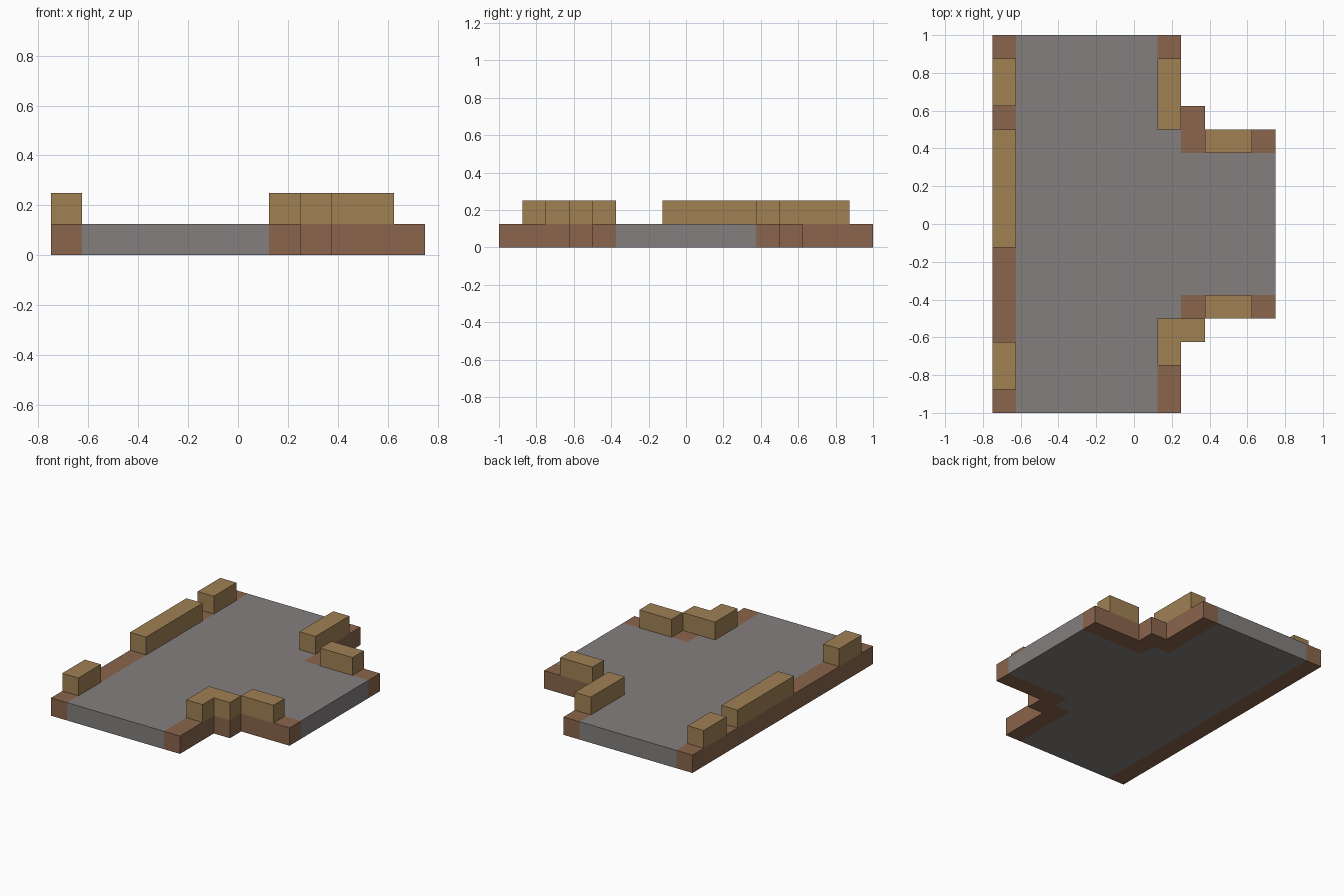
import bpy
import bmesh
from mathutils import Vector

cube = bpy.data.objects.get("Cube")
if cube:
    bpy.data.objects.remove(cube, do_unlink=True)

UNIT = 0.125                       # edge of one building block
ORIGIN = Vector((-0.75, -1.0, 0.0))
STEPS = [Vector(d) for d in ((1, 0, 0), (-1, 0, 0), (0, 1, 0),
                             (0, -1, 0), (0, 0, 1), (0, 0, -1))]


def srgb(*channels):
    """Convert 0-255 display values to linear RGBA."""
    return (*[((c / 255 + 0.055) / 1.055) ** 2.4 for c in channels], 1.0)


def material(name, color):
    mat = bpy.data.materials.new(name)
    mat.use_nodes = True
    mat.diffuse_color = color
    bsdf = mat.node_tree.nodes["Principled BSDF"]
    bsdf.inputs["Base Color"].default_value = color
    bsdf.inputs["Roughness"].default_value = 0.9
    return mat


def cells(x0, x1, y0, y1, z):
    """Block positions filling a rectangle on one layer."""
    return {(x, y, z) for x in range(x0, x1) for y in range(y0, y1)}


def build(name, blocks, solid, mat):
    """Skin the outer faces of some blocks, skipping faces against neighbours."""
    bm = bmesh.new()
    for block in blocks:
        centre = Vector(block) + Vector((0.5, 0.5, 0.5))
        for d in STEPS:
            if tuple(int(v) for v in Vector(block) + d) in solid:
                continue
            u = Vector((d.y, d.z, d.x))
            v = d.cross(u)
            corners = [centre + (d + a * u + b * v) / 2
                       for a, b in ((-1, -1), (1, -1), (1, 1), (-1, 1))]
            bm.faces.new([bm.verts.new(ORIGIN + c * UNIT) for c in corners])
    bmesh.ops.remove_doubles(bm, verts=bm.verts, dist=0.001)
    bmesh.ops.dissolve_limit(bm, angle_limit=0.01, verts=bm.verts, edges=bm.edges)
    mesh = bpy.data.meshes.new(name)
    bm.to_mesh(mesh)
    bm.free()
    mesh.materials.append(mat)
    bpy.context.collection.objects.link(bpy.data.objects.new(name, mesh))


# Stone floor: long hall plus a bay on the left side
floor = cells(1, 7, 0, 16, 0) | cells(7, 8, 4, 12, 0) | cells(8, 12, 5, 11, 0)

# Wall footing: straight on the right, stepped around the bay and mirrored
right_footing = cells(0, 1, 0, 16, 0)
front_footing = cells(7, 8, 0, 4, 0) | cells(8, 9, 3, 5, 0) | cells(9, 12, 4, 5, 0)
back_footing = {(x, 15 - y, z) for x, y, z in front_footing}

# Raised wall blocks left standing on the footing
walls = {
    "right_front_wall": cells(0, 1, 1, 3, 1),
    "right_middle_wall": cells(0, 1, 7, 12, 1),
    "right_back_wall": cells(0, 1, 13, 15, 1),
    "left_back_wall": cells(7, 8, 12, 15, 1),
    "left_front_corner_wall": cells(7, 8, 2, 4, 1) | cells(8, 9, 3, 4, 1),
    "bay_front_wall": cells(9, 11, 4, 5, 1),
    "bay_back_wall": cells(9, 11, 11, 12, 1),
}

solid = set().union(floor, right_footing, front_footing, back_footing,
                    *walls.values())

stone = material("grey stone", srgb(131, 127, 126))
brick = material("brown brick", srgb(138, 101, 76))
timber = material("tan timber", srgb(160, 129, 84))

build("floor", floor, solid, stone)
build("right_footing", right_footing, solid, brick)
build("left_front_footing", front_footing, solid, brick)
build("left_back_footing", back_footing, solid, brick)
for wall_name, blocks in walls.items():
    build(wall_name, blocks, solid, timber)
